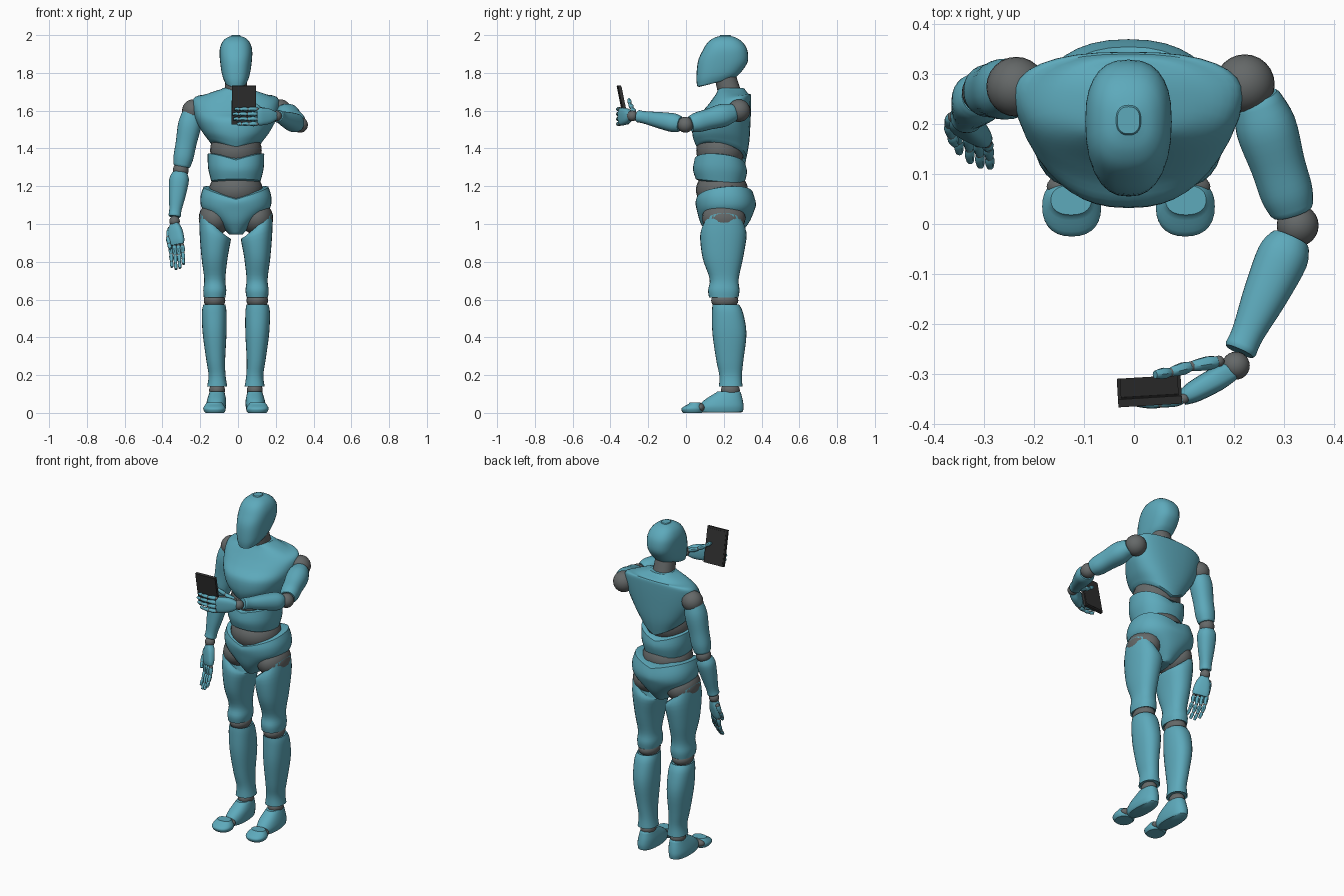
import bpy, bmesh, math
from mathutils import Vector, Matrix

old = bpy.data.objects.get("Cube")
if old:
    bpy.data.objects.remove(old, do_unlink=True)

CX = -0.011  # body centre line


def material(name, rgb):
    m = bpy.data.materials.new(name)
    m.use_nodes = True
    m.diffuse_color = (*rgb, 1)
    m.node_tree.nodes["Principled BSDF"].inputs["Base Color"].default_value = (*rgb, 1)
    return m


TEAL = material("teal shell", (0.11, 0.40, 0.50))
GREY = material("grey joint", (0.13, 0.14, 0.14))
DARK = material("dark phone", (0.03, 0.03, 0.03))


def finish(name, bm, mat, matrix=None):
    if matrix:
        bm.transform(matrix)
    bmesh.ops.recalc_face_normals(bm, faces=bm.faces)
    me = bpy.data.meshes.new(name)
    bm.to_mesh(me)
    bm.free()
    me.materials.append(mat)
    for p in me.polygons:
        p.use_smooth = True
    me.set_sharp_from_angle(angle=math.radians(38))
    ob = bpy.data.objects.new(name, me)
    bpy.context.scene.collection.objects.link(ob)
    return ob


def spline(rings, steps):
    """Smoothly fill in rings between the given ones."""
    out = []
    for i in range(len(rings) - 1):
        a, b = rings[max(i - 1, 0)], rings[i]
        c, d = rings[i + 1], rings[min(i + 2, len(rings) - 1)]
        for k in range(steps):
            t = k / steps
            out.append([0.5 * (2 * q + (r - p) * t + (2 * p - 5 * q + 4 * r - s) * t * t
                               + (3 * q - p - 3 * r + s) * t ** 3)
                        for p, q, r, s in zip(a, b, c, d)])
    return out + [list(rings[-1])]


def loft(name, mat, rings, power=2.3, matrix=None, n=28, steps=4, lip=0.006):
    """Ring: x, y, z, half width, half depth, slope in x, slope in y, V slope, taper."""
    rings = spline([tuple(r) + (0,) * (9 - len(r)) for r in rings], steps)
    # rounded rims
    for end, sign in ((0, -1), (-1, 1)):
        r = list(rings[end])
        r[2] += sign * lip
        r[3], r[4] = r[3] * 0.9, r[4] * 0.9
        rings.insert(0 if end == 0 else len(rings), r)
    bm = bmesh.new()
    loops = []
    for x, y, z, rx, ry, sx, sy, v, taper in rings:
        loop = []
        for i in range(n):
            a = math.tau * i / n
            c, s = math.cos(a), math.sin(a)
            dy = ry * math.copysign(abs(s) ** (2 / power), s)
            dx = rx * math.copysign(abs(c) ** (2 / power), c) * (1 + taper * dy / ry)
            loop.append(bm.verts.new((x + dx, y + dy, z + sx * dx + sy * dy + v * abs(dx))))
        loops.append(loop)
    for lo, hi in zip(loops, loops[1:]):
        for i in range(n):
            j = (i + 1) % n
            bm.faces.new((lo[i], lo[j], hi[j], hi[i]))
    bm.faces.new(loops[0][::-1])
    bm.faces.new(loops[-1])
    return finish(name, bm, mat, matrix)


def limb(name, mat, a, b, profile, side=(1, 0, 0), power=2.2, **kw):
    """Loft from a to b; profile holds (fraction, half width, half thickness)."""
    a, b = Vector(a), Vector(b)
    z = (b - a).normalized()
    x = Vector(side)
    x = (x - z * x.dot(z)).normalized()
    m = Matrix((x, z.cross(x), z)).transposed().to_4x4()
    m.translation = a
    length = (b - a).length
    return loft(name, mat, [(0, 0, t * length, rx, ry) for t, rx, ry in profile], power, m, **kw)


def ball(name, centre, radii, mat=GREY):
    bm = bmesh.new()
    bmesh.ops.create_uvsphere(bm, u_segments=24, v_segments=14, radius=1)
    if not isinstance(radii, tuple):
        radii = (radii,) * 3
    return finish(name, bm, mat, Matrix.Translation(centre) @ Matrix.Diagonal((*radii, 1)))


# head and neck
loft("head", TEAL, [
    (CX, .165, 1.755, .058, .105, 0, .26), (CX, .175, 1.79, .073, .12, 0, .15),
    (CX, .195, 1.86, .084, .132), (CX, .207, 1.92, .086, .118),
    (CX, .208, 1.96, .074, .094), (CX, .208, 1.984, .052, .062),
    (CX, .208, 1.995, .025, .03)], power=2.5, lip=0.005)
limb("neck", GREY, (CX, .24, 1.66), (CX, .205, 1.79), [(0, .062, .062), (1, .056, .056)])

# torso
loft("chest", TEAL, [
    (CX, .19, 1.375, .138, .13, 0, -.2, .45), (CX, .185, 1.45, .172, .15, 0, -.1, .2, .12),
    (CX, .19, 1.55, .205, .152, 0, 0, 0, .2), (CX, .215, 1.62, .222, .13, 0, .2, 0, .2),
    (CX, .235, 1.665, .212, .108, 0, .2, 0, .15), (CX, .245, 1.69, .15, .085),
    (CX, .24, 1.715, .075, .07)], n=36, power=2.4)
ball("upper_abdomen", (CX, .182, 1.39), (.137, .128, .12))
loft("belly", TEAL, [
    (CX, .18, 1.225, .13, .128, 0, -.1), (CX, .18, 1.28, .147, .143, 0, -.05, .1),
    (CX, .18, 1.325, .15, .135, 0, -.1, .3)], n=36)
ball("lower_abdomen", (CX, .19, 1.18), (.142, .138, .11))
loft("pelvis", TEAL, [
    (CX, .2, .95, .04, .09), (CX, .205, 1.01, .1, .13), (CX, .21, 1.075, .175, .153),
    (CX, .21, 1.11, .188, .16, 0, 0, .15), (CX, .205, 1.145, .172, .15, 0, .1, .3)],
    n=36)

# legs and feet
for s, word in ((1, "left"), (-1, "right")):
    def leg(rings):
        return [(CX + s * r[0], *r[1:5], s * (r[5] if len(r) > 5 else 0)) for r in rings]

    ball(word + "_hip", (CX + s * .112, .2, 1.03), (.085, .115, .09))
    loft(word + "_thigh", TEAL, leg([
        (.114, .2, .99, .079, .105, .85), (.11, .198, .94, .083, .123, .3),
        (.113, .195, .82, .069, .107), (.112, .202, .71, .056, .077),
        (.112, .2, .65, .061, .083), (.113, .2, .612, .057, .078)]))
    ball(word + "_knee", (CX + s * .113, .205, .595), (.057, .072, .045))
    loft(word + "_shin", TEAL, leg([
        (.114, .21, .575, .058, .07), (.115, .22, .53, .065, .082),
        (.113, .23, .42, .063, .09), (.107, .232, .28, .05, .072),
        (.1, .236, .2, .045, .06), (.099, .237, .14, .053, .062)]))
    ball(word + "_ankle", (CX + s * .1, .235, .12), (.042, .05, .04))
    loft(word + "_foot", TEAL, leg([
        (.105, .187, .008, .048, .115), (.105, .187, .035, .053, .118),
        (.102, .2, .07, .05, .1), (.1, .225, .108, .04, .065)]))
    ball(word + "_toe_joint", (CX + s * .112, .075, .028), (.052, .028, .025))
    loft(word + "_toes", TEAL, leg([
        (.113, .035, .006, .054, .055), (.114, .035, .025, .059, .058),
        (.115, .048, .048, .045, .033)]))

# arms
UPPER = [(0, .047, .047), (.25, .061, .061), (.6, .055, .055), (.85, .053, .053), (1, .045, .045)]
FORE = [(0, .042, .042), (.15, .052, .05), (.5, .045, .043), (.85, .033, .033), (1, .033, .033)]
arms = {
    "left": [(.222, .28, 1.6), (.247, .25, 1.59), (.316, .03, 1.53), (.328, -.003, 1.525),
             (.312, -.035, 1.53), (.214, -.25, 1.57), (.204, -.284, 1.572)],
    "right": [(-.236, .275, 1.6), (-.242, .272, 1.6), (-.297, .266, 1.31), (-.303, .264, 1.285),
              (-.308, .258, 1.265), (-.335, .215, 1.045), (-.336, .21, 1.015)]}
for word, p in arms.items():
    ball(word + "_shoulder", p[0], .06)
    limb(word + "_upper_arm", TEAL, p[1], p[2], UPPER)
    ball(word + "_elbow", p[3], .042)
    limb(word + "_forearm", TEAL, p[4], p[5], FORE)
    ball(word + "_wrist", p[6], .028)


def finger(name, points, r):
    """Chain of rounded segments with a grey ball at each joint."""
    for i, (a, b) in enumerate(zip(points, points[1:])):
        k = r * (1 - .1 * i)
        limb(f"{name}_segment_{i + 1}", TEAL, a, b,
             [(.06, k * .75, k * .75), (.4, k, k), (.92, k * .75, k * .75)],
             side=(.3, .5, .8), n=10, steps=2, lip=.003)
        ball(f"{name}_joint_{i + 1}", a, k * .8)


PALM = [(.05, .024, .02), (.35, .04, .024), (.8, .047, .022), (1, .044, .017)]
NAMES = ("index", "middle", "ring", "little")

# hanging hand
across = Vector((.87, -.5, 0))
limb("right_palm", TEAL, (-.336, .207, 1.005), (-.326, .18, .895), PALM, across, 2.8)
for i, word in enumerate(NAMES):
    size = (.95, 1.05, 1, .82)[i]
    base = Vector((-.326, .18, .888)) + across * (i - 1.5) * .024
    steps = (Vector(v) * size for v in ((0, 0, 0), (.003, -.012, -.05), (.006, -.034, -.092),
                                        (.008, -.058, -.122)))
    finger("right_" + word, [base + v for v in steps], .0125)
finger("right_thumb", [(-.362, .215, .975), (-.37, .2, .93), (-.366, .178, .895),
                       (-.358, .16, .87)], .014)

# raised hand
limb("left_palm", TEAL, (.2, -.292, 1.572), (.102, -.346, 1.568), PALM, (0, 0, 1), 2.8)
for i, word in enumerate(NAMES):
    z = 1.608 - i * .026
    reach = (.95, 1.03, 1, .85)[i]
    finger("left_" + word, [(.1 - d * reach, y, z) for d, y in
                            ((0, -.35), (.05, -.359), (.094, -.358), (.122, -.351))], .0125)
finger("left_thumb", [(.17, -.275, 1.59), (.115, -.285, 1.612), (.073, -.297, 1.637),
                      (.042, -.302, 1.66)], .014)

# phone with a raised screen plate
tilt = (Matrix.Translation((.031, -.335, 1.63)) @ Matrix.Rotation(.06, 4, 'Z')
        @ Matrix.Rotation(.2, 4, 'X'))
for name, y, size in (("phone", 0, (.128, .016, .21)), ("phone_screen", .008, (.116, .004, .19))):
    bm = bmesh.new()
    bmesh.ops.create_cube(bm, size=1)
    finish(name, bm, DARK, tilt @ Matrix.Translation((0, y, 0)) @ Matrix.Diagonal((*size, 1)))
